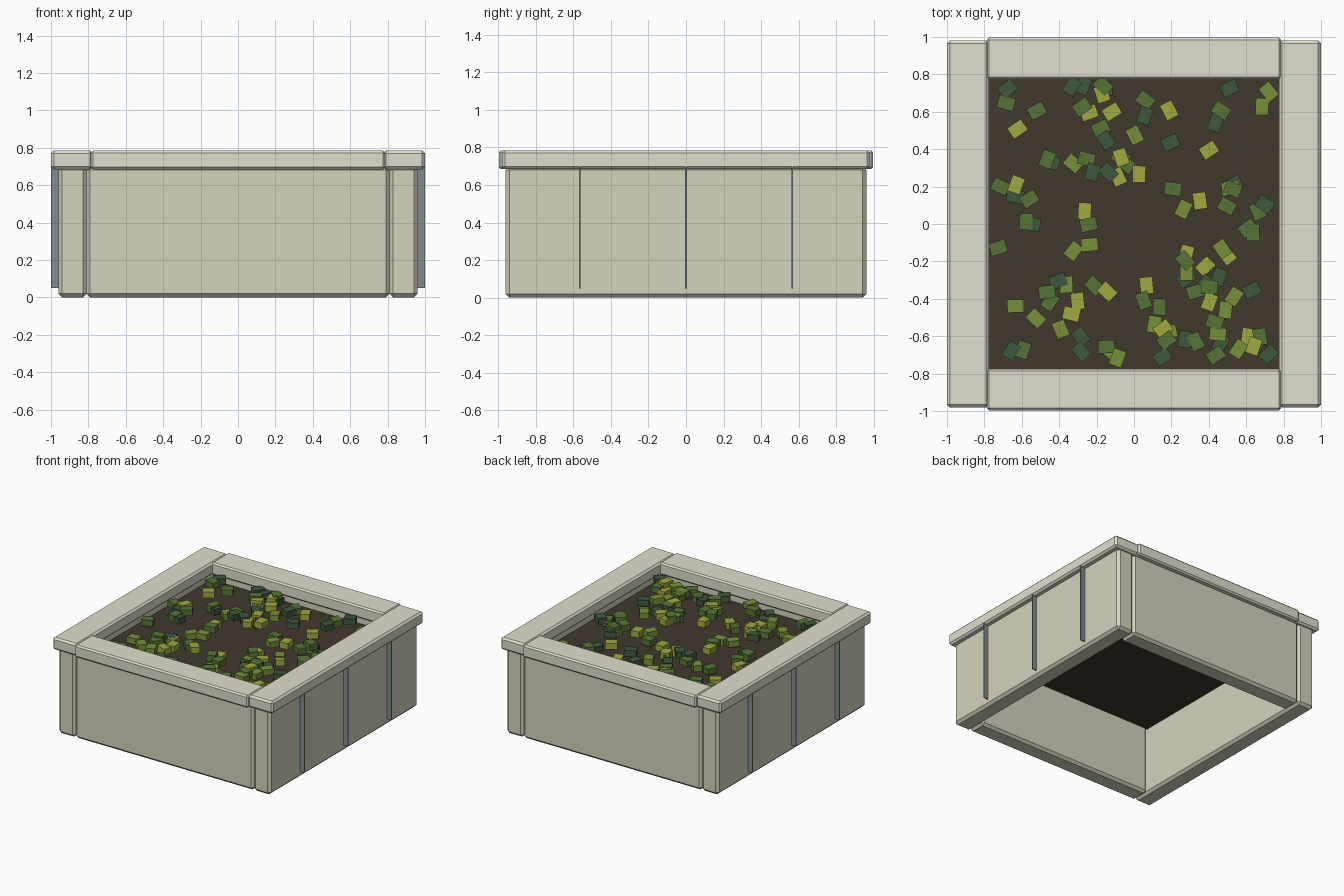
import bpy, bmesh, math, random
from mathutils import Matrix, Euler

if "Cube" in bpy.data.objects:
    bpy.data.objects.remove(bpy.data.objects["Cube"])

random.seed(11)


def material(name, rgb):
    m = bpy.data.materials.new(name)
    m.diffuse_color = (*rgb, 1)
    m.use_nodes = True
    m.node_tree.nodes["Principled BSDF"].inputs["Base Color"].default_value = m.diffuse_color
    return m


def finish(name, bm, mat):
    me = bpy.data.meshes.new(name)
    bm.to_mesh(me)
    bm.free()
    me.materials.append(mat)
    ob = bpy.data.objects.new(name, me)
    bpy.context.collection.objects.link(ob)
    return ob


def add_box(bm, centre, size, rot=(0, 0, 0)):
    mat = (Matrix.Translation(centre) @ Euler(rot).to_matrix().to_4x4()
           @ Matrix.Diagonal((*size, 1)))
    bmesh.ops.create_cube(bm, size=1, matrix=mat)


def box(name, lo, hi, mat, bevel=0):
    bm = bmesh.new()
    add_box(bm, [(a + b) / 2 for a, b in zip(lo, hi)],
            [b - a for a, b in zip(lo, hi)])
    if bevel:
        bmesh.ops.bevel(bm, geom=bm.edges[:], offset=bevel, segments=1,
                        profile=0.5, affect='EDGES')
    return finish(name, bm, mat)


def mirrored(name, lo, hi, axis, mat, bevel=0):
    """Box on the positive side of an axis plus its mirror image."""
    box(name + "_pos", lo, hi, mat, bevel)
    lo2, hi2 = list(lo), list(hi)
    lo2[axis], hi2[axis] = -hi[axis], -lo[axis]
    box(name + "_neg", lo2, hi2, mat, bevel)


stone = material("stone", (0.66, 0.65, 0.51))
cap = material("cap_stone", (0.75, 0.74, 0.62))
joint = material("joint", (0.20, 0.27, 0.27))
earth = material("earth", (0.052, 0.04, 0.027))

# Walls
mirrored("side_wall", (0.81, -0.96, 0), (0.96, 0.96, 0.70), 0, stone, 0.02)
mirrored("end_wall", (-0.81, 0.81, 0), (0.81, 0.96, 0.70), 1, stone, 0.02)

# Overhanging coping
mirrored("side_cap", (0.775, -0.98, 0.685), (1.0, 0.98, 0.785), 0, cap, 0.015)
mirrored("end_cap", (-0.787, 0.775, 0.685), (0.787, 0.997, 0.785), 1, cap, 0.012)

# Thin vertical fins on the side walls
for i in (-1, 0, 1):
    y = 0.565 * i
    mirrored(f"joint_fin_{i + 2}", (0.94, y - 0.004, 0.05), (1.0, y + 0.004, 0.70), 0, joint)

# Soil
box("soil", (-0.815, -0.815, 0.555), (0.815, 0.815, 0.625), earth)

# Leaves lying flat around a bare middle, in four shades, often overlapping
shades = {"dark": (0.047, 0.097, 0.047), "mid": (0.092, 0.175, 0.037),
          "light": (0.18, 0.285, 0.04), "yellow": (0.35, 0.4, 0.05)}
names = list(shades)
meshes = {n: bmesh.new() for n in names}
count = 0
while count < 112:
    x, y = random.uniform(-0.75, 0.75), random.uniform(-0.73, 0.74)
    bare = math.hypot((x - 0.03) / 0.24, (y + 0.02) / 0.27) < 1
    sparse = x < -0.55 and random.random() < 0.65
    if bare or sparse:
        continue
    add_box(meshes[random.choice(names)], (x, y, random.uniform(0.65, 0.70)),
            (0.09, 0.07, 0.05), (0, 0, random.uniform(0, math.pi)))
    count += 1
for n in names:
    finish(n + "_leaves", meshes[n], material(n + "_leaf", shades[n]))
